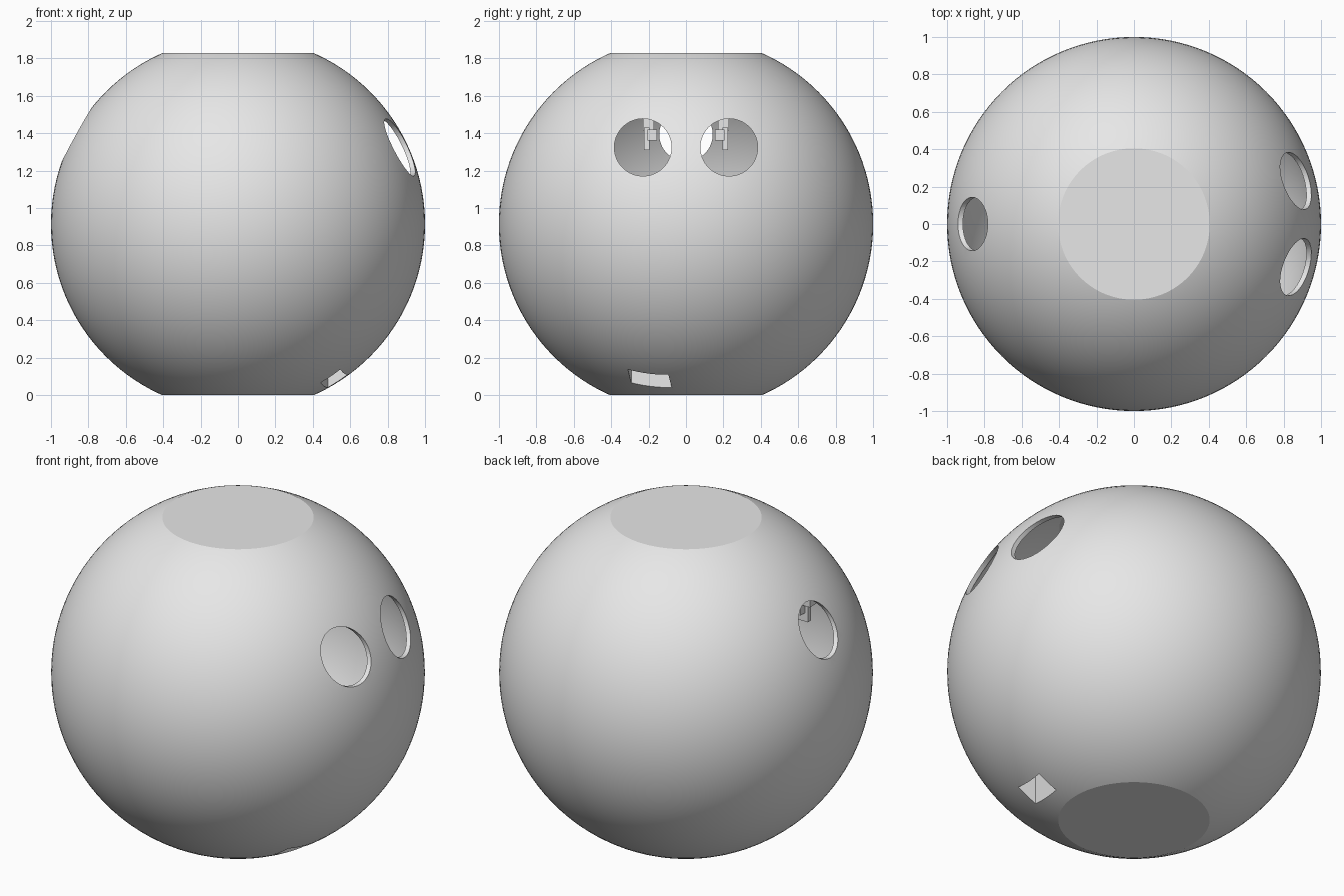
import bpy, bmesh, math
from mathutils import Matrix, Vector

cube = bpy.data.objects.get("Cube")
if cube:
    bpy.data.objects.remove(cube, do_unlink=True)

CENTRE = 0.914          # height of the ball centre, also its half height

grey = bpy.data.materials.new("light_grey")
grey.use_nodes = True
grey.diffuse_color = (0.8, 0.8, 0.8, 1)
grey.node_tree.nodes["Principled BSDF"].inputs["Base Color"].default_value = (0.8, 0.8, 0.8, 1)


def finish(name, bm):
    mesh = bpy.data.meshes.new(name)
    bmesh.ops.recalc_face_normals(bm, faces=bm.faces[:])
    bm.to_mesh(mesh)
    bm.free()
    mesh.materials.append(grey)
    obj = bpy.data.objects.new(name, mesh)
    bpy.context.collection.objects.link(obj)
    return obj


def cut_ball(name, radius, low, high):
    """Sphere with flat ends at the given offsets from its centre."""
    bm = bmesh.new()
    bmesh.ops.create_uvsphere(bm, u_segments=128, v_segments=64, radius=radius)
    for z, side in ((low, -1), (high, 1)):
        cut = bmesh.ops.bisect_plane(bm, geom=bm.verts[:] + bm.edges[:] + bm.faces[:],
                                     plane_co=(0, 0, z), plane_no=(0, 0, side),
                                     clear_outer=True)
        rim = [g for g in cut["geom_cut"] if isinstance(g, bmesh.types.BMEdge)]
        bmesh.ops.holes_fill(bm, edges=rim)
    bmesh.ops.translate(bm, vec=(0, 0, CENTRE), verts=bm.verts[:])
    return finish(name, bm)


def box(name, centre, size, turn=0):
    bm = bmesh.new()
    bmesh.ops.create_cube(bm, size=1, matrix=Matrix.Translation(centre)
                          @ Matrix.Rotation(turn, 4, "Z") @ Matrix.Diagonal((*size, 1)))
    return finish(name, bm)


def bore(name, x, y, z, radius):
    bm = bmesh.new()
    bmesh.ops.create_cone(bm, cap_ends=True, segments=64, radius1=radius, radius2=radius,
                          depth=0.8, matrix=Matrix.Translation((x, y, z))
                          @ Matrix.Rotation(math.pi / 2, 4, "Y"))
    return finish(name, bm)


# Hollow shell with flat top and bottom
shell = cut_ball("shell", 1.0, -CENTRE, CENTRE)
cutters = [
    cut_ball("cavity_cutter", 0.975, -0.62, CENTRE - 0.025),
    bore("left_hole_cutter", 0.9, 0.23, 1.324, 0.153),
    bore("right_hole_cutter", 0.9, -0.23, 1.324, 0.153),
    bore("single_hole_cutter", -0.9, 0, 1.393, 0.143),
    # Pocket in the underside
    box("pocket_cutter", (0.514, -0.193, 0.08), (0.107, 0.22, 0.36), math.radians(-10)),
]
for cutter in cutters:
    cutter.hide_render = True
    mod = shell.modifiers.new(cutter.name, "BOOLEAN")
    mod.operation = "DIFFERENCE"
    mod.solver = "EXACT"
    mod.object = cutter

bpy.context.view_layer.update()
graph = bpy.context.evaluated_depsgraph_get()
carved = bpy.data.meshes.new_from_object(shell.evaluated_get(graph))
shell.modifiers.clear()
shell.data = carved
for cutter in cutters:
    bpy.data.objects.remove(cutter, do_unlink=True)

bpy.ops.object.select_all(action="DESELECT")
shell.select_set(True)
bpy.context.view_layer.objects.active = shell
bpy.ops.object.shade_smooth_by_angle(angle=math.radians(20))

# Pair of small hooks hanging inside, beside the single hole
for label, side in (("left", 1), ("right", -1)):
    box(label + "_hook_stem", (-0.66, side * 0.2, 1.5), (0.06, 0.06, 0.17))
    box(label + "_hook_tip", (-0.63, side * 0.21, 1.37), (0.06, 0.03, 0.12))
    box(label + "_hook_lip", (-0.61, side * 0.18, 1.39), (0.06, 0.05, 0.06))
